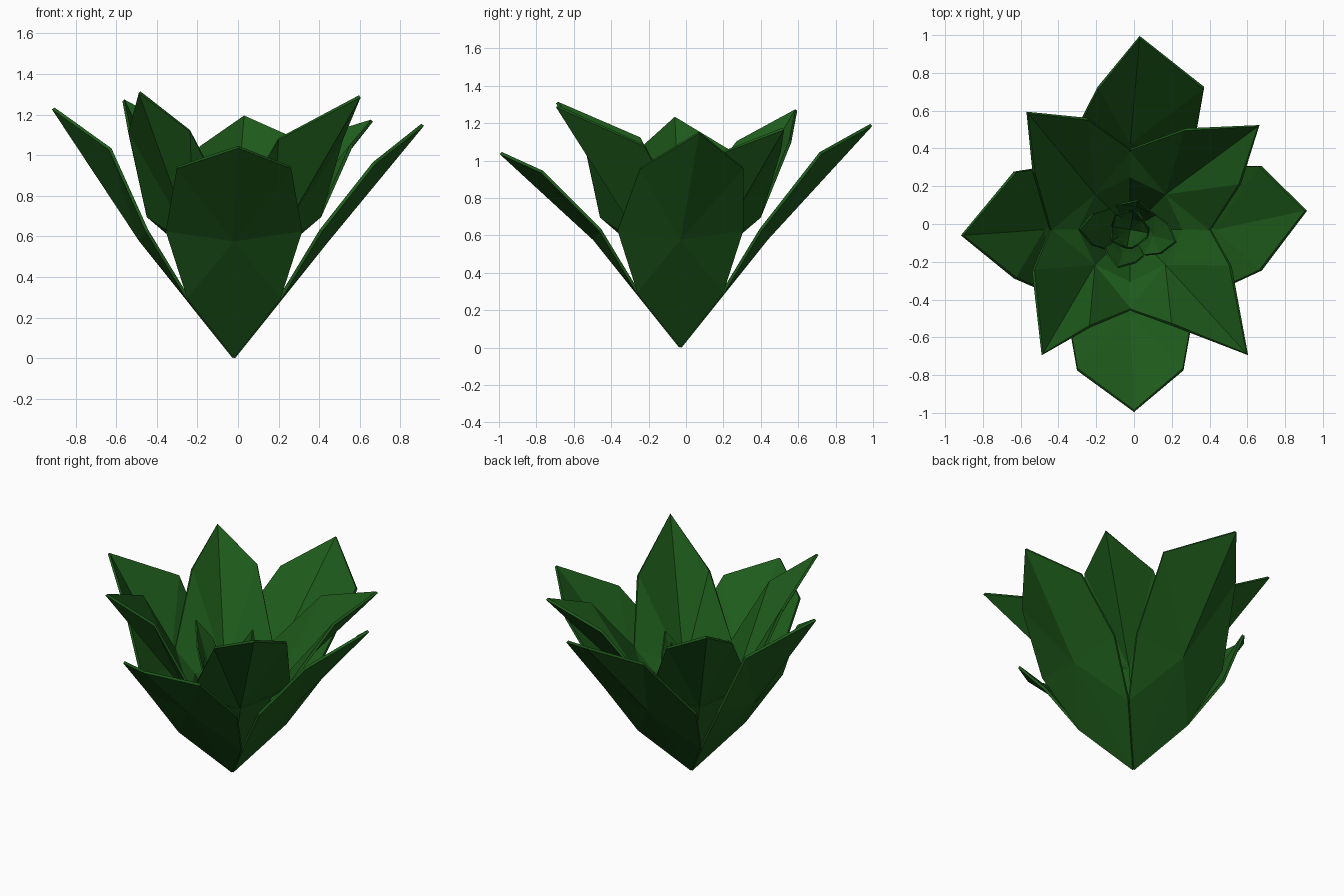
import bpy, bmesh, math
from mathutils import Vector

if "Cube" in bpy.data.objects:
    bpy.data.objects.remove(bpy.data.objects["Cube"])

BASE = Vector((-0.02, -0.03, 0.0))

green = bpy.data.materials.new("leaf_green")
green.diffuse_color = (0.013, 0.105, 0.011, 1)
green.use_nodes = True
green.node_tree.nodes["Principled BSDF"].inputs["Base Color"].default_value = green.diffuse_color


def leaf(name, angle, rows, centre, tip, thick=0.016, z0=0.005, shift=0.0):
    """Pointed, folded leaf. rows: (outward, half width, z) up the edge;
    centre: (outward, z) on the midrib; tip: world position;
    shift: sideways twist of the top row."""
    a = math.radians(angle)
    out = Vector((math.cos(a), math.sin(a), 0))
    side = Vector((-math.sin(a), math.cos(a), 0))
    bm = bmesh.new()
    root = bm.verts.new(BASE + Vector((0, 0, z0)))
    mid = bm.verts.new(BASE + out * centre[0] + Vector((0, 0, centre[1])))
    end = bm.verts.new(tip)
    for s in (1, -1):
        e = [bm.verts.new(BASE + out * r + side * (s * w + (shift if i == 2 else 0))
                          + Vector((0, 0, z)))
             for i, (r, w, z) in enumerate(rows)]
        for f in ((root, mid, e[0]), (e[0], mid, e[1]),
                  (mid, e[2], e[1]), (mid, end, e[2])):
            bm.faces.new(f if s > 0 else f[::-1])
    bmesh.ops.recalc_face_normals(bm, faces=bm.faces)
    me = bpy.data.meshes.new(name)
    bm.to_mesh(me)
    bm.free()
    me.materials.append(green)
    ob = bpy.data.objects.new(name, me)
    bpy.context.collection.objects.link(ob)
    m = ob.modifiers.new("thickness", 'SOLIDIFY')
    m.thickness = thick
    m.offset = 0


# outer ring: angle, upper edge row, twist, tip
outer = [("south", 270, (0.74, 0.28, 0.94), 0.0, (0.0, -0.99, 1.04)),
         ("east", 0, (0.69, 0.275, 0.96), 0.06, (0.91, 0.07, 1.15)),
         ("north", 90, (0.75, 0.28, 1.04), -0.11, (0.03, 0.99, 1.19)),
         ("west", 180, (0.61, 0.28, 1.03), -0.025, (-0.91, -0.06, 1.23))]
for n, a, top, sh, tip in outer:
    leaf("outer_leaf_" + n, a, [(0.23, 0.23, 0.30), (0.43, 0.335, 0.63), top],
         (0.46, 0.58), tip, shift=sh)

# inner diagonal ring: narrow steep foot, then flaring blade
inner = [("south_east", 315, (0.51, 0.22, 1.08), 0.02, (0.60, -0.69, 1.29)),
         ("north_east", 45, (0.58, 0.205, 1.05), -0.035, (0.66, 0.52, 1.17)),
         ("north_west", 135, (0.576, 0.20, 1.10), -0.053, (-0.565, 0.59, 1.27)),
         ("south_west", 225, (0.516, 0.21, 1.12), 0.0, (-0.485, -0.69, 1.31))]
for n, a, top, sh, tip in inner:
    leaf("inner_leaf_" + n, a, [(0.20, 0.20, 0.58), (0.30, 0.30, 0.70), top],
         (0.27, 0.55), tip, z0=0.03, shift=sh)

# small heart leaves
heart = [(180, 0.27, 0.94), (252, 0.21, 0.82), (345, 0.25, 0.84), (75, 0.16, 0.90)]
for i, (a, r, z) in enumerate(heart):
    t = math.radians(a)
    tip = BASE + Vector((r * math.cos(t), r * math.sin(t), z))
    leaf(f"heart_leaf_{i + 1}", a,
         [(0.07, 0.07, 0.30), (0.11, 0.11, 0.55), (r * 0.75, 0.08, z - 0.13)],
         (0.13, 0.5), tip, 0.01, 0.06)

# central bud
for i in range(4):
    a = 35 + 90 * i
    t = math.radians(a)
    tip = BASE + Vector((0.10 * math.cos(t) - 0.02, 0.10 * math.sin(t), 0.76))
    leaf(f"bud_leaf_{i + 1}", a,
         [(0.04, 0.04, 0.28), (0.07, 0.07, 0.50), (0.085, 0.05, 0.66)],
         (0.08, 0.46), tip, 0.008, 0.08)
